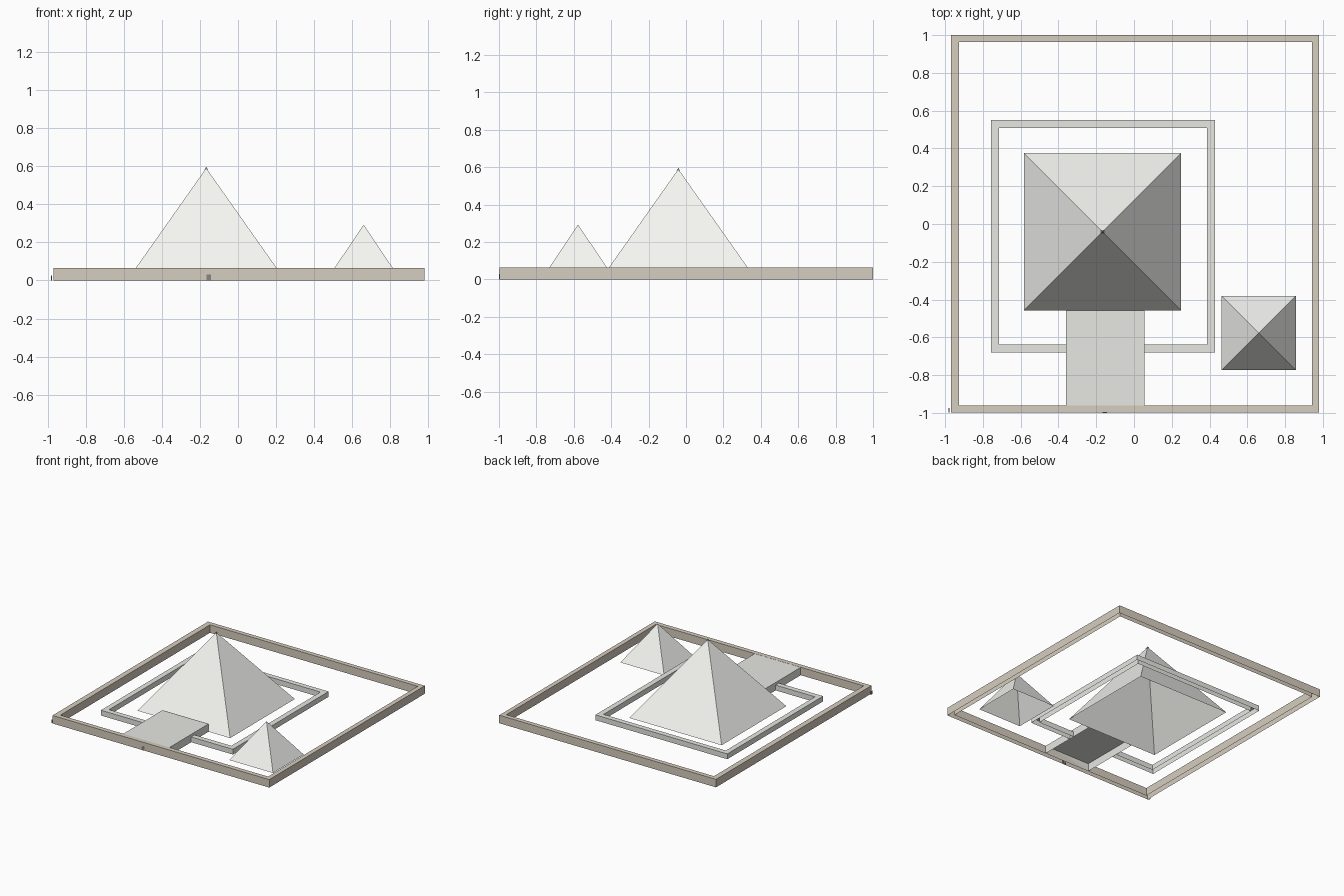
import bpy, bmesh, math

if "Cube" in bpy.data.objects:
    bpy.data.objects.remove(bpy.data.objects["Cube"])

def material(name, rgb):
    m = bpy.data.materials.new(name)
    m.diffuse_color = (*rgb, 1)
    m.use_nodes = True
    m.node_tree.nodes["Principled BSDF"].inputs["Base Color"].default_value = m.diffuse_color
    return m

BRICK = material("mud_brick", (0.67, 0.61, 0.52))
LIMESTONE = material("limestone", (0.93, 0.93, 0.90))
STONE = material("stone", (0.80, 0.80, 0.76))
DARK = material("dark", (0.25, 0.24, 0.23))

def finish(name, bm, mat):
    mesh = bpy.data.meshes.new(name)
    bm.to_mesh(mesh)
    bm.free()
    mesh.materials.append(mat)
    ob = bpy.data.objects.new(name, mesh)
    bpy.context.collection.objects.link(ob)
    return ob

def wall(name, outer, inner, height, mat, closed=True):
    """Hollow wall shell along matching outer and inner paths, open underneath."""
    bm = bmesh.new()
    rows = [[bm.verts.new((x, y, z)) for x, y in path]
            for path, z in ((outer, 0), (outer, height), (inner, height), (inner, 0))]
    n = len(outer)
    for i in range(n if closed else n - 1):
        j = (i + 1) % n
        for a, b in zip(rows, rows[1:]):
            bm.faces.new((a[i], a[j], b[j], b[i]))
    return finish(name, bm, mat)

def rect(x0, x1, y0, y1):
    return [(x0, y0), (x1, y0), (x1, y1), (x0, y1)]

def block(name, x, y, z, mat):
    """Box with an open underside."""
    bm = bmesh.new()
    lo, hi = ([bm.verts.new((px, py, pz)) for px, py in rect(*x, *y)] for pz in z)
    for i in range(4):
        j = (i + 1) % 4
        bm.faces.new((lo[i], lo[j], hi[j], hi[i]))
    bm.faces.new(hi)
    return finish(name, bm, mat)

def pyramid(name, cx, cy, half, base, top, mat):
    """Four sloping faces, open underneath."""
    bm = bmesh.new()
    ring = [bm.verts.new((x, y, base))
            for x, y in rect(cx - half, cx + half, cy - half, cy + half)]
    apex = bm.verts.new((cx, cy, top))
    for i in range(4):
        bm.faces.new((ring[i], ring[(i + 1) % 4], apex))
    return finish(name, bm, mat)

# Outer enclosure
wall("outer_wall", rect(-0.97, 0.98, -0.998, 1.0),
     rect(-0.926, 0.943, -0.96, 0.963), 0.065, BRICK)

# Inner enclosure, interrupted by the temple at the front
X0, X1 = -0.36, 0.055
wall("inner_wall",
     [(X1, -0.68), (0.43, -0.68), (0.43, 0.55), (-0.757, 0.55), (-0.757, -0.68), (X0, -0.68)],
     [(X1, -0.637), (0.386, -0.637), (0.386, 0.508), (-0.714, 0.508), (-0.714, -0.637), (X0, -0.637)],
     0.043, STONE, closed=False)

# Temple in front of the main pyramid
block("temple", (X0, X1), (-0.96, -0.457), (0, 0.064), STONE)

# Pyramids and capstone
pyramid("main_pyramid", -0.167, -0.041, 0.416, 0, 0.59, LIMESTONE)
pyramid("capstone", -0.167, -0.041, 0.010, 0.582, 0.596, DARK)
pyramid("small_pyramid", 0.66, -0.577, 0.197, 0, 0.293, LIMESTONE)

# Entrance door and side marker
block("front_door", (-0.166, -0.142), (-1.0, -0.985), (0, 0.03), DARK)
block("side_marker", (-0.981, -0.976), (-0.997, -0.975), (0, 0.025), DARK)
